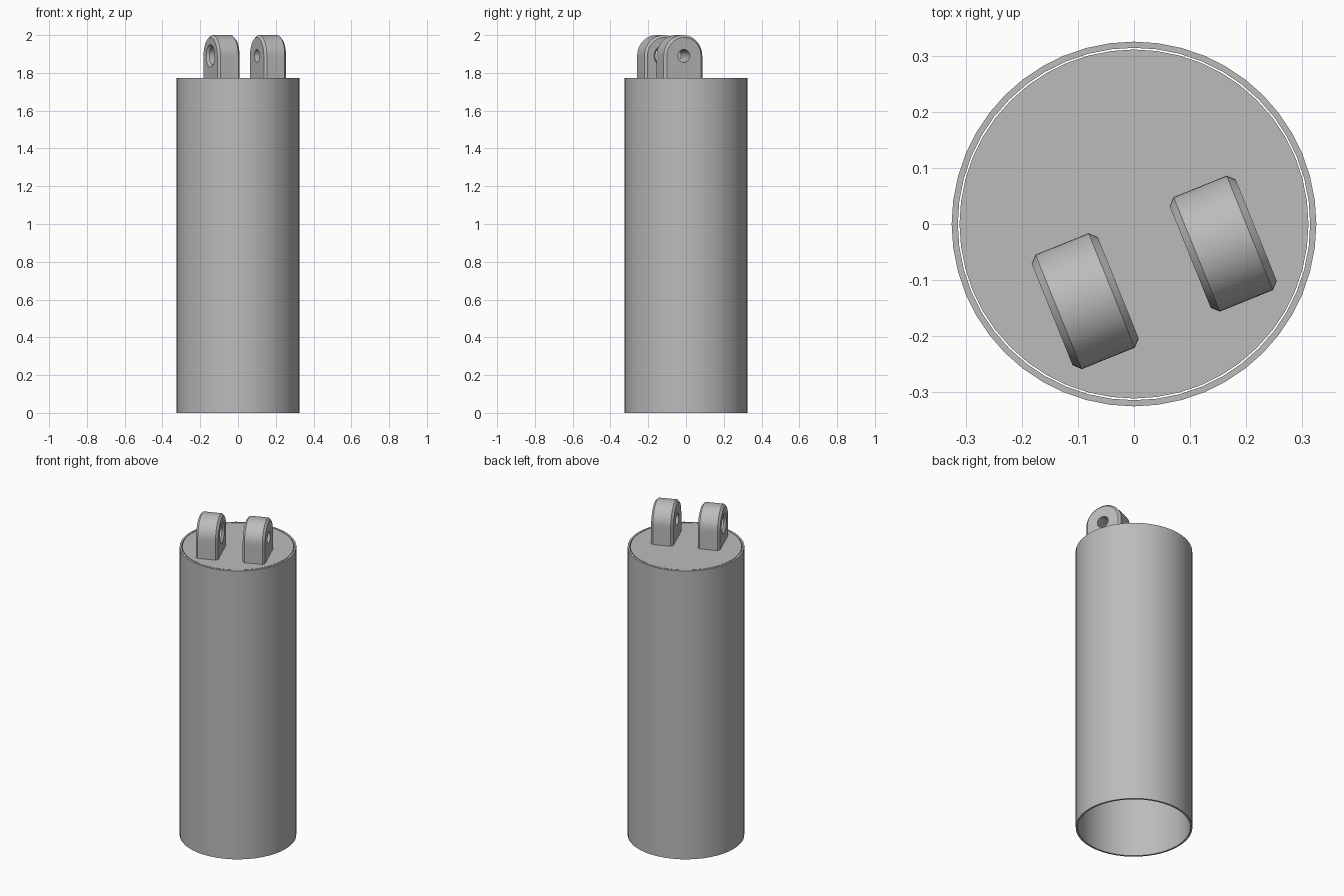
import bpy, bmesh, math

cube = bpy.data.objects.get("Cube")
if cube:
    bpy.data.objects.remove(cube, do_unlink=True)

TOP = 1.772          # height of the tube's rim
LUG_R = 0.11         # radius of a lug's rounded end
LUG_ANGLE = math.radians(22)

steel = bpy.data.materials.new("steel grey")
steel.use_nodes = True
colour = (0.5, 0.5, 0.5, 1)
steel.diffuse_color = colour
steel.node_tree.nodes["Principled BSDF"].inputs["Base Color"].default_value = colour


def ring_solid(name, rings, closed):
    """Skin a list of equal point rings; close it as a loop or cap its ends."""
    bm = bmesh.new()
    loops = [[bm.verts.new(p) for p in ring] for ring in rings]
    n = len(loops[0])
    pairs = list(zip(loops, loops[1:]))
    if closed:
        pairs.append((loops[-1], loops[0]))
    else:
        bm.faces.new(loops[0])
        bm.faces.new(loops[-1])
    for a, b in pairs:
        for i in range(n):
            j = (i + 1) % n
            bm.faces.new((a[i], a[j], b[j], b[i]))
    bmesh.ops.recalc_face_normals(bm, faces=bm.faces)
    mesh = bpy.data.meshes.new(name)
    bm.to_mesh(mesh)
    bm.free()
    mesh.materials.append(steel)
    obj = bpy.data.objects.new(name, mesh)
    bpy.context.collection.objects.link(obj)
    bpy.ops.object.select_all(action="DESELECT")
    obj.select_set(True)
    bpy.context.view_layer.objects.active = obj
    bpy.ops.object.shade_smooth_by_angle(angle=math.radians(30))
    return obj


def circle(r, z, n=48):
    return [(r * math.cos(math.tau * i / n), r * math.sin(math.tau * i / n), z)
            for i in range(n)]


# Open tube and the disc set flush in its upper end
ring_solid("tube", [circle(0.325, 0), circle(0.325, TOP),
                    circle(0.314, TOP), circle(0.314, 0)], True)
ring_solid("end_disc", [circle(0.311, TOP - 0.06), circle(0.311, TOP)], False)


def lug_outline(w, depth, n=48):
    """Half-round top on a square foot, in the plane x = depth."""
    foot = LUG_R + 0.01
    points = []
    for i in range(n):
        c, s = math.cos(math.tau * i / n), math.sin(math.tau * i / n)
        if i <= n // 2:
            points.append((depth, w * c, w * s))
        else:
            k = math.sqrt(2)
            points.append((depth, w * max(-1, min(1, k * c)), foot * max(-1, k * s)))
    return points


def bore(r, depth):
    return [(depth, y, z) for y, z, _ in circle(r, 0)]


def lug(name, x, y, hole, hole_bevel):
    t, bevel = 0.0635, 0.0125
    rings = [bore(hole, bevel - t), bore(hole + hole_bevel, -t),
             lug_outline(LUG_R - bevel, -t), lug_outline(LUG_R, bevel - t),
             lug_outline(LUG_R, t - bevel), lug_outline(LUG_R - bevel, t),
             bore(hole + hole_bevel, t), bore(hole, t - bevel)]
    obj = ring_solid(name, rings, True)
    obj.location = (x, y, 2 - LUG_R)
    obj.rotation_euler.z = LUG_ANGLE


# Two pierced lugs, one with a wider countersunk bore
lug("right_lug", -0.087, -0.1375, 0.047, 0.0125)
lug("left_lug", 0.159, -0.035, 0.034, 0)
